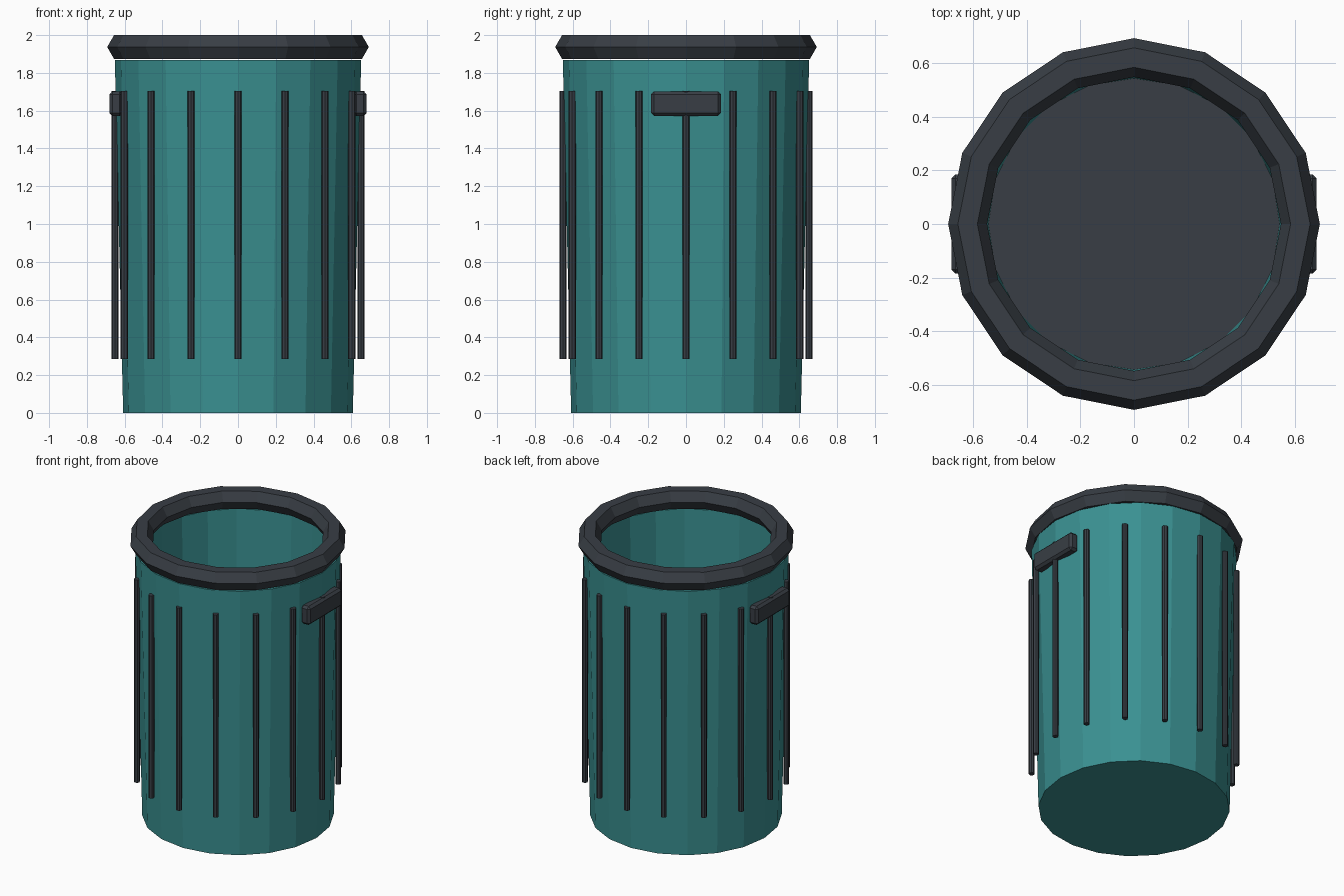
import bpy
import bmesh
from math import cos, sin, pi, tau

cube = bpy.data.objects.get("Cube")
if cube:
    bpy.data.objects.remove(cube, do_unlink=True)


def make_material(name, color):
    mat = bpy.data.materials.new(name)
    mat.use_nodes = True
    mat.diffuse_color = color
    mat.node_tree.nodes["Principled BSDF"].inputs["Base Color"].default_value = color
    return mat


teal = make_material("teal", (0.042, 0.28, 0.285, 1))
charcoal = make_material("charcoal", (0.04, 0.048, 0.059, 1))


def finish(name, bm, *materials):
    bmesh.ops.recalc_face_normals(bm, faces=bm.faces[:])
    mesh = bpy.data.meshes.new(name)
    bm.to_mesh(mesh)
    bm.free()
    for mat in materials:
        mesh.materials.append(mat)
    obj = bpy.data.objects.new(name, mesh)
    bpy.context.collection.objects.link(obj)
    return obj


def lathe(bm, profile, sides, closed=False):
    """Sweep (radius, height) points round z and return the rings."""
    rings = [[bm.verts.new((r * cos(tau * i / sides), r * sin(tau * i / sides), z))
              for i in range(sides)] for r, z in profile]
    pairs = list(zip(rings, rings[1:]))
    if closed:
        pairs.append((rings[-1], rings[0]))
    for a, b in pairs:
        for i in range(sides):
            j = (i + 1) % sides
            bm.faces.new((a[i], a[j], b[j], b[i]))
    return rings


# Tapered bin body with a hollow inside and a dark floor
bm = bmesh.new()
rings = lathe(bm, [(0.608, 0), (0.652, 1.868), (0.592, 1.868), (0.543, 0.05)], 20)
bm.faces.new(rings[0])
floor = bm.faces.new(rings[-1])
floor.material_index = 1
finish("bin_body", bm, teal, charcoal)

# Six-sided ring around the opening
bm = bmesh.new()
section = [(0.62 + 0.0725 * cos(pi * k / 3), 1.937 + 0.0725 * sin(pi * k / 3))
           for k in range(6)]
lathe(bm, section, 16, closed=True)
finish("rim", bm, charcoal)

# Upright ribs around the body
for n in range(16):
    angle = tau * n / 16
    bm = bmesh.new()
    bmesh.ops.create_cone(bm, cap_ends=True, segments=8, radius1=0.019,
                          radius2=0.019, depth=1.42)
    rib = finish(f"rib_{n + 1}", bm, charcoal)
    rib.location = (0.652 * cos(angle), 0.652 * sin(angle), 0.995)

# Chamfered grip on each side
for side, name in ((1, "left_handle"), (-1, "right_handle")):
    bm = bmesh.new()
    bmesh.ops.create_cube(bm, size=1)
    bmesh.ops.scale(bm, vec=(0.07, 0.37, 0.13), verts=bm.verts)
    bmesh.ops.bevel(bm, geom=bm.edges[:], offset=0.016, segments=1,
                    affect='EDGES', profile=0.5)
    handle = finish(name, bm, charcoal)
    handle.location = (side * 0.646, 0, 1.637)
